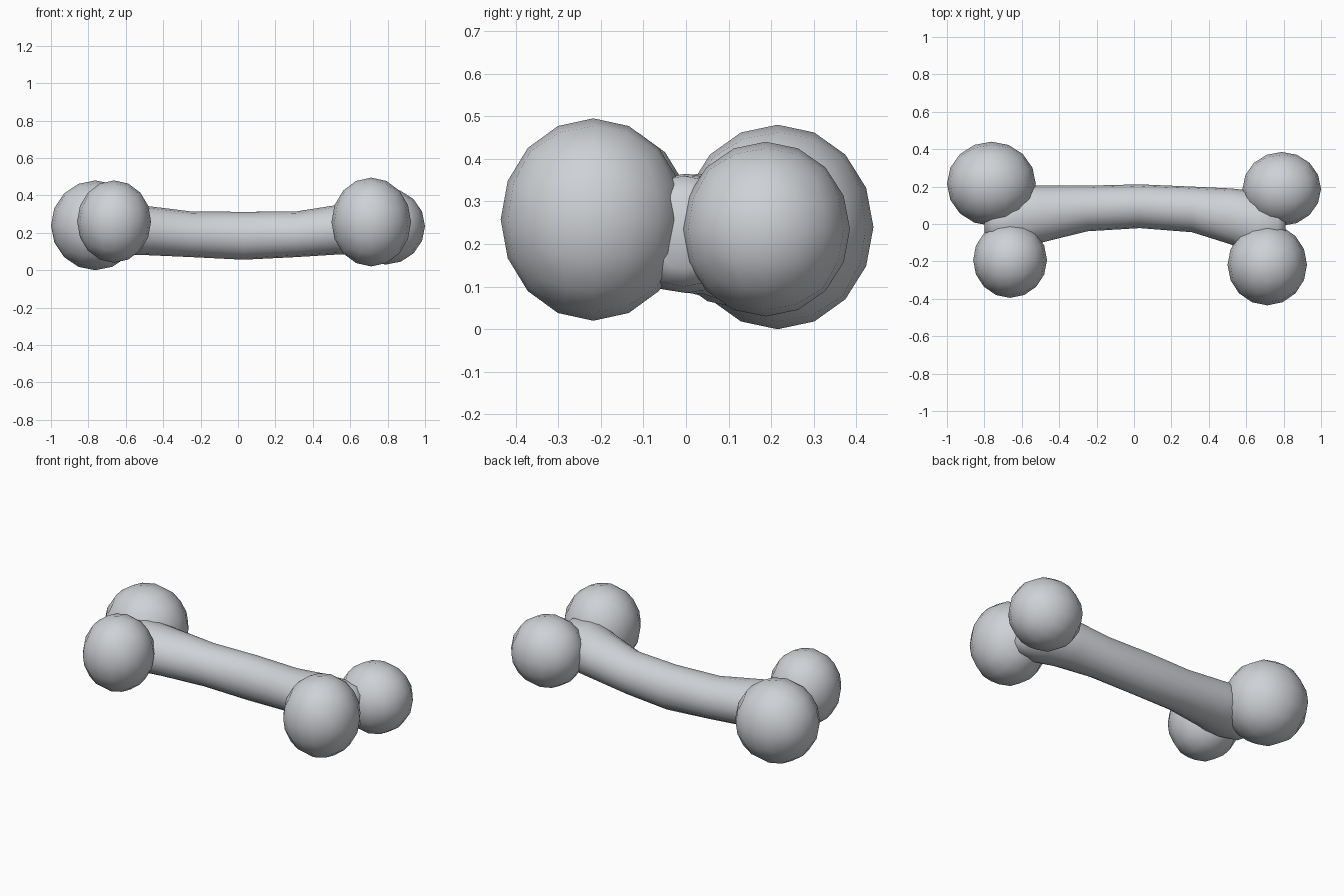
import bpy, bmesh, math

if "Cube" in bpy.data.objects:
    bpy.data.objects.remove(bpy.data.objects["Cube"])

bone = bpy.data.materials.new("pale_grey")
bone.diffuse_color = (0.62, 0.64, 0.67, 1)
bone.use_nodes = True
bone.node_tree.nodes["Principled BSDF"].inputs["Base Color"].default_value = bone.diffuse_color


def finish(name, bm):
    bmesh.ops.recalc_face_normals(bm, faces=bm.faces[:])
    for f in bm.faces:
        f.smooth = True
    me = bpy.data.meshes.new(name)
    bm.to_mesh(me)
    bm.free()
    me.materials.append(bone)
    ob = bpy.data.objects.new(name, me)
    bpy.context.collection.objects.link(ob)
    return ob


def knob(name, lo, hi):
    """Rounded end: quad sphere fitted between two box corners."""
    bm = bmesh.new()
    bmesh.ops.create_cube(bm, size=2)
    bmesh.ops.subdivide_edges(bm, edges=bm.edges[:], cuts=3, use_grid_fill=True)
    for v in bm.verts:
        # even angular spacing over the cube faces
        v.co = [math.tan(c * math.pi / 4) for c in v.co]
        v.co.normalize()
        for i in range(3):
            v.co[i] = (lo[i] + hi[i]) / 2 + v.co[i] * (hi[i] - lo[i]) / 2
    return finish(name, bm)


# Four knobs
knob("back_left_knob", (-1.0, -0.01, 0.0), (-0.525, 0.44, 0.48))
knob("front_left_knob", (-0.86, -0.395, 0.04), (-0.465, 0.01, 0.48))
knob("back_right_knob", (0.58, -0.01, 0.03), (1.0, 0.385, 0.44))
knob("front_right_knob", (0.5, -0.435, 0.02), (0.925, 0.0, 0.495))

# Curved shaft: x, centre y, centre z, half depth, half height
rings = [
    (-0.80, 0.02, 0.23, 0.07, 0.09),
    (-0.76, 0.02, 0.23, 0.13, 0.13),
    (-0.65, 0.03, 0.225, 0.175, 0.14),
    (-0.50, 0.052, 0.213, 0.153, 0.132),
    (-0.25, 0.083, 0.192, 0.122, 0.122),
    (0.03, 0.095, 0.184, 0.117, 0.128),
    (0.31, 0.078, 0.192, 0.122, 0.122),
    (0.52, 0.040, 0.215, 0.150, 0.132),
    (0.66, 0.0, 0.225, 0.175, 0.14),
    (0.77, -0.005, 0.23, 0.13, 0.13),
    (0.81, -0.005, 0.23, 0.07, 0.09),
]
N = 16
bm = bmesh.new()
loops = []
for x, y, z, ry, rz in rings:
    loops.append([bm.verts.new((x, y + ry * math.cos(2 * math.pi * i / N),
                                z + rz * math.sin(2 * math.pi * i / N)))
                  for i in range(N)])
for a, b in zip(loops, loops[1:]):
    for i in range(N):
        j = (i + 1) % N
        bm.faces.new((a[i], a[j], b[j], b[i]))
bm.faces.new(loops[0])
bm.faces.new(loops[-1])
finish("shaft", bm)
